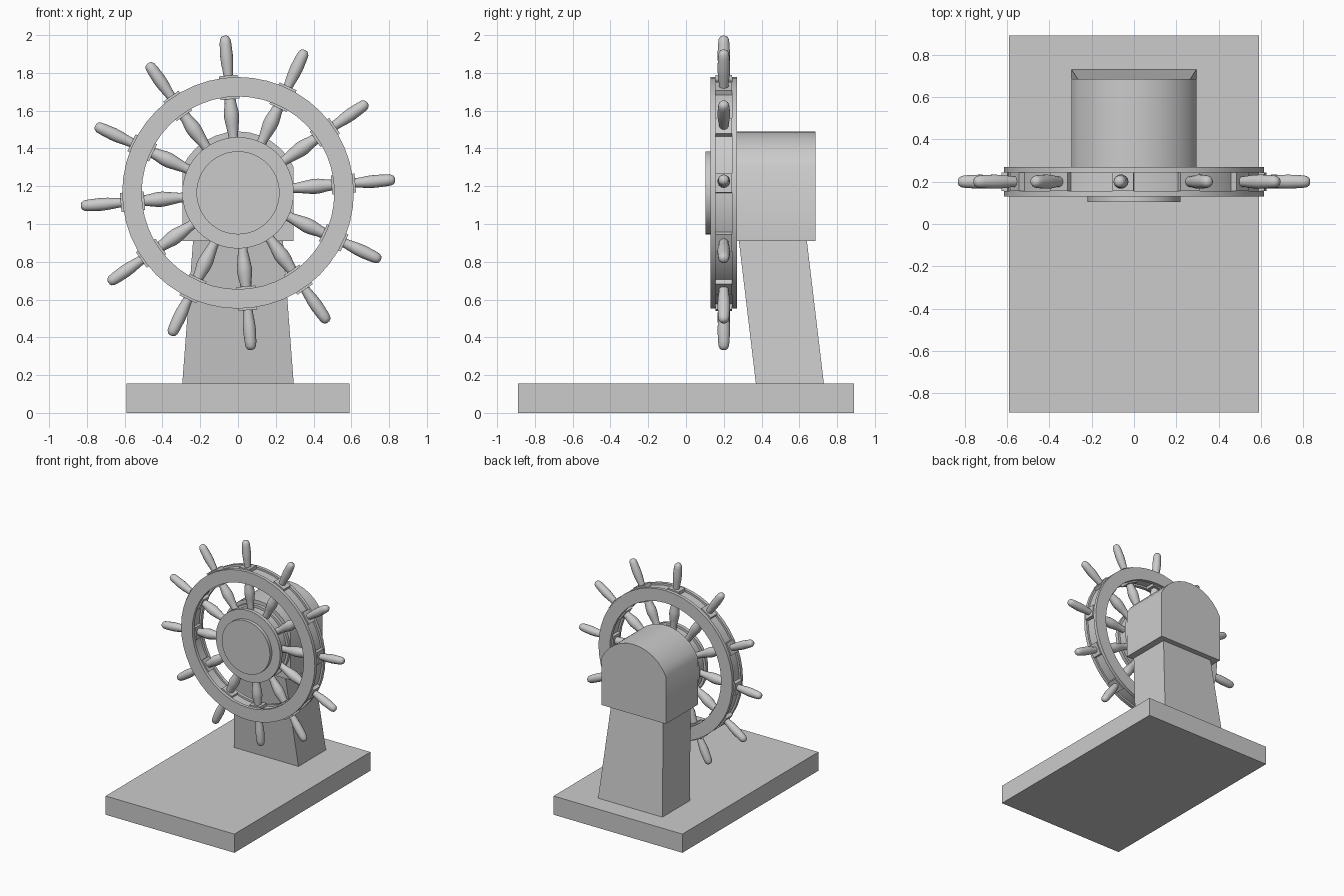
import bpy, bmesh, math
from mathutils import Matrix, Vector

if "Cube" in bpy.data.objects:
    bpy.data.objects.remove(bpy.data.objects["Cube"])

CZ, CY = 1.165, 0.20          # wheel centre
N, TILT = 12, math.radians(4.8)


def finish(name, bm, smooth=False):
    bmesh.ops.recalc_face_normals(bm, faces=bm.faces)
    me = bpy.data.meshes.new(name)
    bm.to_mesh(me)
    bm.free()
    ob = bpy.data.objects.new(name, me)
    bpy.context.collection.objects.link(ob)
    if smooth:
        bpy.ops.object.select_all(action='DESELECT')
        ob.select_set(True)
        bpy.context.view_layer.objects.active = ob
        bpy.ops.object.shade_smooth_by_angle(angle=math.radians(35))
    return ob


def loft(name, a, b, smooth=False):
    """Solid between two matching outlines."""
    bm = bmesh.new()
    va, vb = [bm.verts.new(p) for p in a], [bm.verts.new(p) for p in b]
    bm.faces.new(va)
    bm.faces.new(vb)
    for i in range(len(a)):
        j = (i + 1) % len(a)
        bm.faces.new((va[i], va[j], vb[j], vb[i]))
    return finish(name, bm, smooth)


def rect(hx, y0, y1, z):
    return [(-hx, y0, z), (hx, y0, z), (hx, y1, z), (-hx, y1, z)]


def lathe(name, prof, mat, seg, closed=False):
    """Revolve (radius, height) points about local z, then place with mat."""
    bm = bmesh.new()
    vs = [bm.verts.new((r, 0, h)) for r, h in prof]
    pairs = list(zip(vs, vs[1:]))
    if closed:
        pairs.append((vs[-1], vs[0]))
    edges = [bm.edges.new(p) for p in pairs]
    bmesh.ops.spin(bm, geom=vs + edges, axis=(0, 0, 1), cent=(0, 0, 0),
                   angle=math.tau, steps=seg, use_duplicate=False)
    bmesh.ops.remove_doubles(bm, verts=bm.verts, dist=1e-5)
    bm.transform(mat)
    return finish(name, bm, True)


# base and leaning pedestal
loft("base", rect(0.59, -0.89, 0.89, 0), rect(0.59, -0.89, 0.89, 0.155))
loft("pedestal", rect(0.295, 0.37, 0.73, 0.155), rect(0.238, 0.28, 0.64, 0.91))

# arched housing, its top concentric with the wheel
R, hw = 0.325, 0.295
a0 = math.acos(hw / R)
arch = [(-hw, 0.91), (hw, 0.91)]
for i in range(13):
    a = a0 + (math.pi - 2 * a0) * i / 12
    arch.append((R * math.cos(a), CZ + R * math.sin(a)))
loft("housing", [(x, 0.265, z) for x, z in arch],
     [(x, 0.685, z) for x, z in arch], True)

# wheel axis: local z runs along world y
axle = Matrix.Translation((0, 0, CZ)) @ Matrix.Rotation(-math.pi / 2, 4, 'X')

# hub: two plates on a drum, with a front cap
lathe("hub", [(0, 0.13), (0.295, 0.13), (0.295, 0.16), (0.275, 0.16),
              (0.275, 0.24), (0.295, 0.24), (0.295, 0.27), (0, 0.27)], axle, 48)
lathe("hub_cap", [(0, 0.103), (0.22, 0.103), (0.22, 0.135), (0, 0.135)], axle, 48)

# rim: front and back rings around a recessed core
for name, y0, y1, r0, r1 in (("rim_front", 0.13, 0.157, 0.51, 0.613),
                             ("rim_back", 0.243, 0.27, 0.51, 0.613),
                             ("rim_core", 0.157, 0.243, 0.525, 0.597)):
    lathe(name, [(r0, y0), (r1, y0), (r1, y1), (r0, y1)], axle, 48, True)

# spokes, rim blocks and handles
spoke = [(0, 0.26), (0.026, 0.26), (0.026, 0.31), (0.034, 0.36), (0.040, 0.40),
         (0.039, 0.43), (0.031, 0.475), (0.028, 0.51), (0, 0.51)]
handle = [(0, 0.60), (0.024, 0.60), (0.026, 0.64), (0.032, 0.69), (0.034, 0.73),
          (0.031, 0.79), (0.028, 0.815), (0.020, 0.829), (0.010, 0.834), (0, 0.835)]
for i in range(N):
    m = (Matrix.Translation((0, CY, CZ))
         @ Matrix.Rotation(-TILT + i * math.tau / N, 4, 'Y'))
    lathe(f"spoke_{i}", spoke, m, 14)
    lathe(f"handle_{i}", handle, m, 14)
    block = [[m @ Vector(p) for p in rect(0.05, -0.043, 0.043, z)]
             for z in (0.497, 0.623)]
    loft(f"rim_block_{i}", *block)
